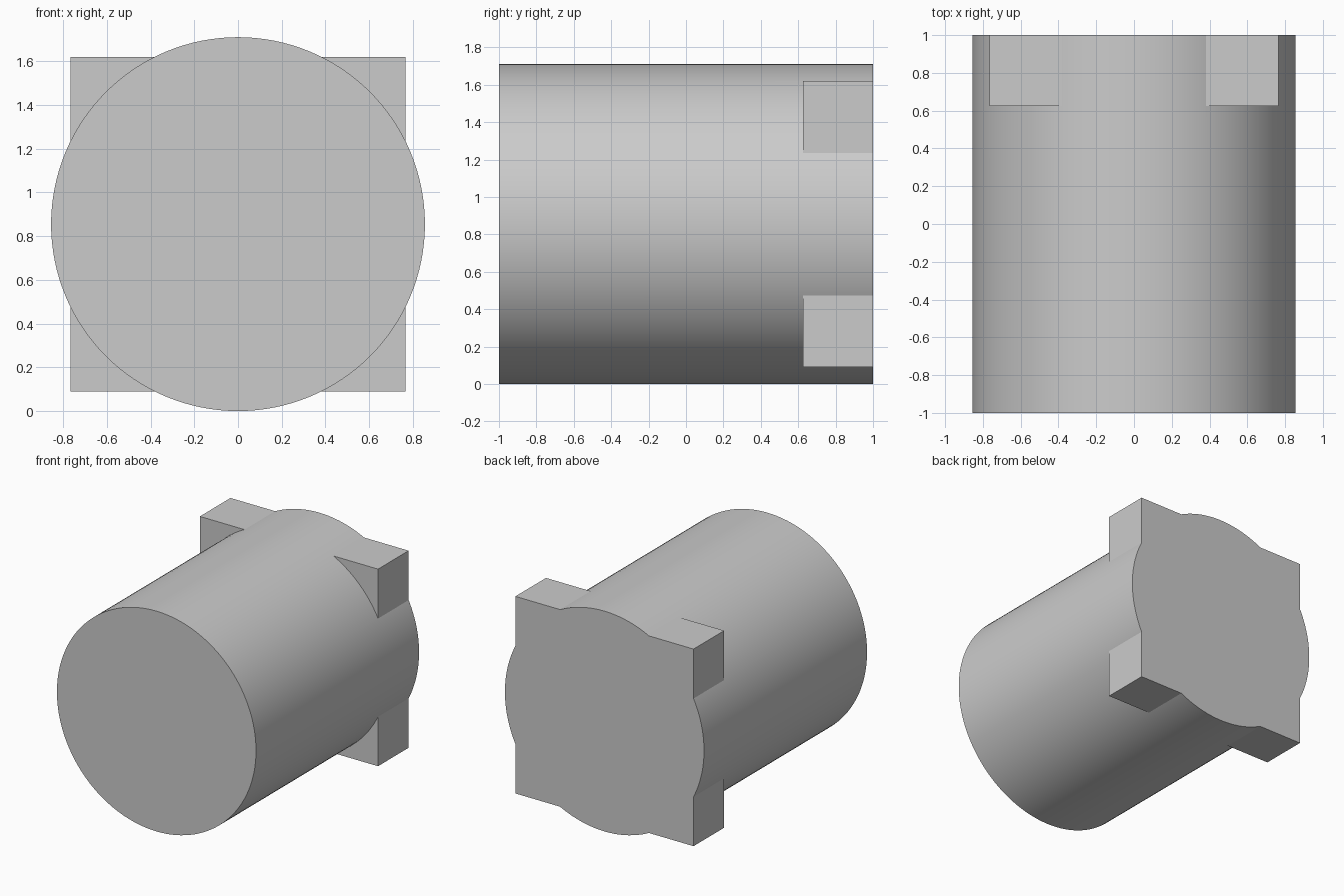
import bpy
import math

cube = bpy.data.objects.get("Cube")
if cube:
    bpy.data.objects.remove(cube, do_unlink=True)

RADIUS = 0.855
HALF_BLOCK = 0.765
BLOCK_FRONT, BACK = 0.625, 1.0

grey = bpy.data.materials.new("plain grey")
grey.use_nodes = True
grey.diffuse_color = (0.6, 0.6, 0.6, 1)
grey.node_tree.nodes["Principled BSDF"].inputs["Base Color"].default_value = (0.6, 0.6, 0.6, 1)

# Square block that forms the four corner lugs at the back
bpy.ops.mesh.primitive_cube_add(size=1, location=(0, (BLOCK_FRONT + BACK) / 2, RADIUS))
block = bpy.context.object
block.name = "square_flange"
block.scale = (2 * HALF_BLOCK, BACK - BLOCK_FRONT, 2 * HALF_BLOCK)
bpy.ops.object.transform_apply(location=False, rotation=False, scale=True)
block.data.materials.append(grey)

# Round body lying along y
bpy.ops.mesh.primitive_cylinder_add(vertices=128, radius=RADIUS, depth=2 * BACK,
                                    location=(0, 0, RADIUS), rotation=(math.pi / 2, 0, 0))
body = bpy.context.object
body.name = "flanged_cylinder"
bpy.ops.object.transform_apply(location=False, rotation=True, scale=True)
body.data.materials.append(grey)

# Join both into one clean solid
union = body.modifiers.new("join flange", "BOOLEAN")
union.operation = "UNION"
union.solver = "EXACT"
union.object = block
bpy.ops.object.modifier_apply(modifier=union.name)
bpy.data.objects.remove(block, do_unlink=True)

# Smooth the round wall, keep the edges crisp
bpy.ops.object.shade_smooth_by_angle(angle=math.radians(20))
